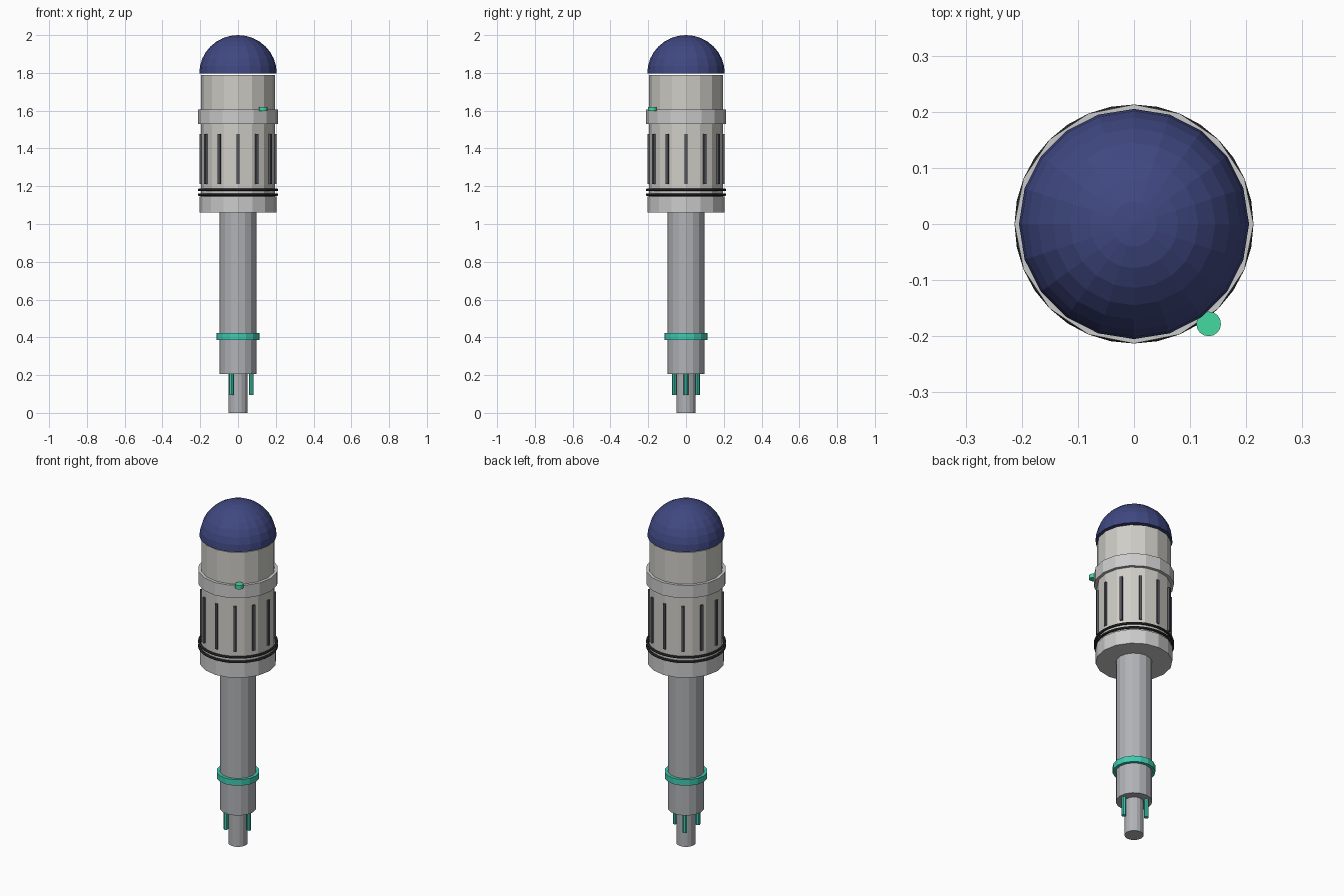
import bpy, bmesh, math
from mathutils import Matrix

if "Cube" in bpy.data.objects:
    bpy.data.objects.remove(bpy.data.objects["Cube"])


def material(name, rgb):
    m = bpy.data.materials.new(name)
    m.diffuse_color = (*rgb, 1)
    m.use_nodes = True
    m.node_tree.nodes["Principled BSDF"].inputs["Base Color"].default_value = m.diffuse_color
    return m


WARM = material("warm_grey", (0.62, 0.61, 0.57))
STEEL = material("steel", (0.44, 0.45, 0.47))
LIGHT = material("light_steel", (0.6, 0.6, 0.63))
DARK = material("dark", (0.04, 0.04, 0.045))
SLOT = material("slot_grey", (0.09, 0.095, 0.11))
TEAL = material("teal", (0.05, 0.6, 0.45))
GREEN = material("green", (0.06, 0.7, 0.35))
BLUE = material("blue", (0.05, 0.065, 0.22))


def finish(bm, name, mat):
    bmesh.ops.recalc_face_normals(bm, faces=bm.faces)
    me = bpy.data.meshes.new(name)
    bm.to_mesh(me)
    bm.free()
    me.materials.append(mat)
    ob = bpy.data.objects.new(name, me)
    bpy.context.collection.objects.link(ob)
    return ob


def lathe(name, profile, sides, mat, loc=(0, 0)):
    """Closed flat-shaded solid from (radius, z) points; zero radius is a pole."""
    bm = bmesh.new()
    rings = []
    for r, z in profile:
        count = sides if r > 0 else 1
        rings.append([bm.verts.new((loc[0] + r * math.cos(2 * math.pi * i / sides),
                                    loc[1] + r * math.sin(2 * math.pi * i / sides), z))
                      for i in range(count)])
    for a, b in zip(rings, rings[1:]):
        for i in range(sides):
            j = (i + 1) % sides
            if len(b) == 1:
                bm.faces.new((a[i], a[j], b[0]))
            else:
                bm.faces.new((a[i], a[j], b[j], b[i]))
    for ring in (rings[0], rings[-1]):
        if len(ring) > 1:
            bm.faces.new(ring)
    return finish(bm, name, mat)


def cylinder(name, r, z0, z1, sides, mat, loc=(0, 0)):
    return lathe(name, [(r, z0), (r, z1)], sides, mat, loc)


# Tip and shaft
cylinder("tip", 0.051, 0, 0.21, 16, STEEL)
cylinder("shaft", 0.097, 0.205, 1.07, 16, STEEL)
cylinder("shaft_band", 0.114, 0.387, 0.422, 16, TEAL)

# Three prongs around the tip
for k in range(3):
    a = k * 2 * math.pi / 3
    cylinder(f"prong_{k + 1}", 0.0125, 0.095, 0.21, 8, TEAL,
             (0.07 * math.cos(a), 0.07 * math.sin(a)))

# Head housing and collars
cylinder("lower_collar", 0.204, 1.06, 1.145, 16, LIGHT)
cylinder("housing", 0.196, 1.14, 1.79, 16, WARM)
cylinder("upper_collar", 0.213, 1.53, 1.605, 16, LIGHT)

# Dark seal rings
for k, z in enumerate((1.155, 1.181)):
    bpy.ops.mesh.primitive_torus_add(major_radius=0.206, minor_radius=0.007,
                                     major_segments=32, minor_segments=8,
                                     location=(0, 0, z))
    ring = bpy.context.object
    ring.name = f"seal_ring_{k + 1}"
    ring.data.materials.append(DARK)

# Twelve grip bars
bm = bmesh.new()
for k in range(12):
    m = (Matrix.Rotation(k * math.pi / 6, 4, 'Z')
         @ Matrix.Translation((0.193, 0, 1.343))
         @ Matrix.Diagonal((0.02, 0.015, 0.265, 1)))
    bmesh.ops.create_cube(bm, size=1, matrix=m)
finish(bm, "grip_bars", SLOT)

# Button on the collar
cylinder("button", 0.022, 1.597, 1.62, 16, GREEN, (0.133, -0.178))

# Faceted dome
steps = 8
dome = [(0.205 * math.cos(i * math.pi / 2 / steps), 1.798 + 0.202 * math.sin(i * math.pi / 2 / steps))
        for i in range(steps)] + [(0, 2.0)]
lathe("dome", dome, 20, BLUE)
